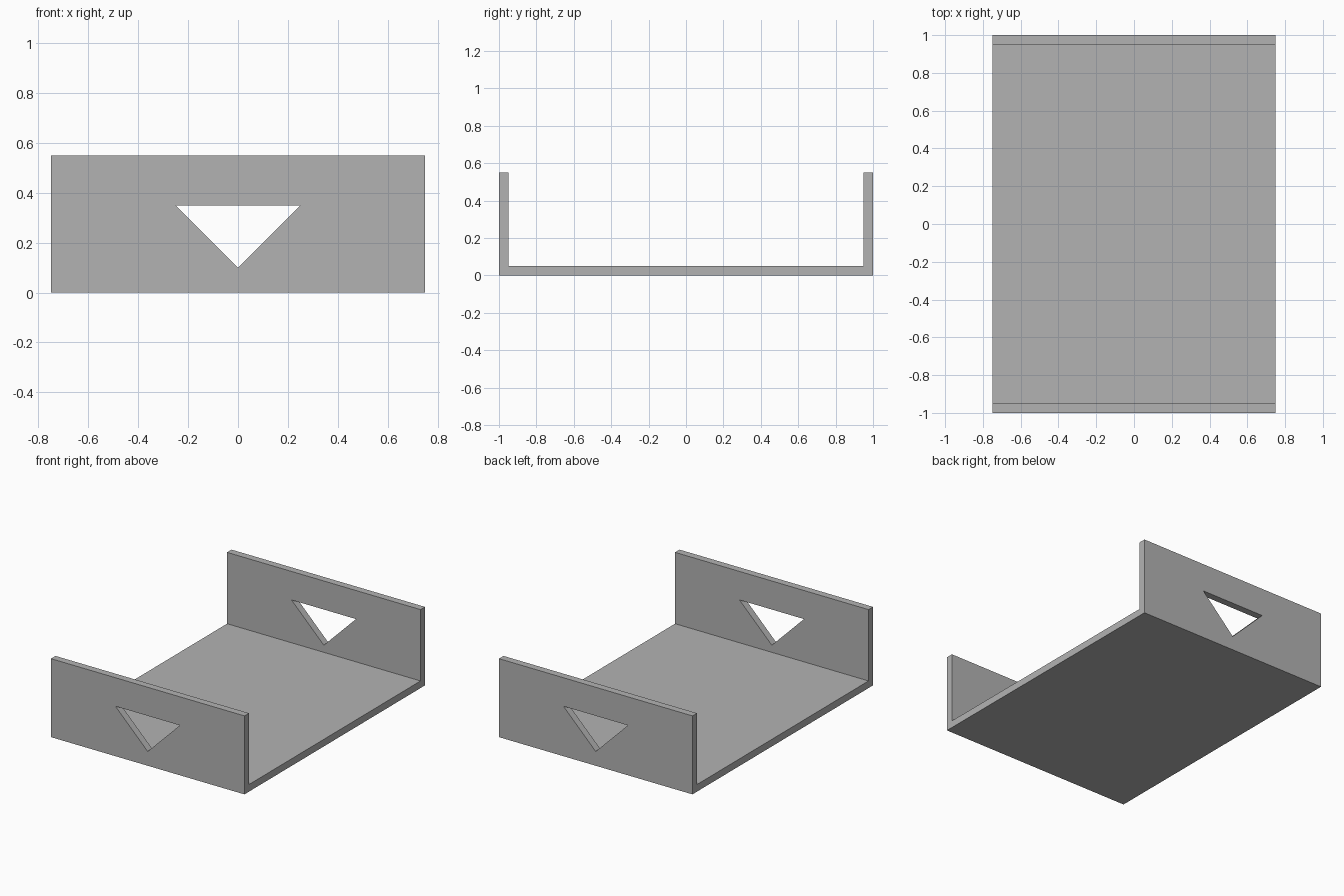
import bpy
import bmesh
from mathutils import Vector

if "Cube" in bpy.data.objects:
    bpy.data.objects.remove(bpy.data.objects["Cube"], do_unlink=True)

WIDTH, LENGTH, HEIGHT, WALL = 1.5, 2.0, 0.55, 0.05

grey = bpy.data.materials.new("plain_grey")
grey.use_nodes = True
colour = (0.45, 0.45, 0.45, 1)
grey.diffuse_color = colour
grey.node_tree.nodes["Principled BSDF"].inputs["Base Color"].default_value = colour


def prism(name, points, sweep):
    """Extrude a closed outline along the sweep vector."""
    bm = bmesh.new()
    face = bm.faces.new([bm.verts.new(p) for p in points])
    result = bmesh.ops.extrude_face_region(bm, geom=[face], use_keep_orig=True)
    moved = [g for g in result["geom"] if isinstance(g, bmesh.types.BMVert)]
    bmesh.ops.translate(bm, verts=moved, vec=Vector(sweep))
    bmesh.ops.recalc_face_normals(bm, faces=bm.faces)
    mesh = bpy.data.meshes.new(name)
    bm.to_mesh(mesh)
    bm.free()
    mesh.materials.append(grey)
    obj = bpy.data.objects.new(name, mesh)
    bpy.context.collection.objects.link(obj)
    return obj


# Tray: U-shaped side profile swept across the width
end, inner = LENGTH / 2, LENGTH / 2 - WALL
half = [(end, 0), (end, HEIGHT), (inner, HEIGHT), (inner, WALL)]
profile = half + [(-y, z) for y, z in reversed(half)]
tray = prism("tray", [(-WIDTH / 2, y, z) for y, z in profile], (WIDTH, 0, 0))

# Triangular handle holes through both end walls
triangle = [(-0.25, 0.35), (0.25, 0.35), (0, 0.10)]
cutter = prism("handle_cutter", [(x, -end - 0.1, z) for x, z in triangle],
               (0, LENGTH + 0.2, 0))
cutter.hide_render = True

cut = tray.modifiers.new("handle_holes", "BOOLEAN")
cut.operation = "DIFFERENCE"
cut.solver = "EXACT"
cut.object = cutter

# Bake the cut and discard the helper
bpy.context.view_layer.objects.active = tray
tray.select_set(True)
bpy.ops.object.modifier_apply(modifier=cut.name)
bpy.data.objects.remove(cutter, do_unlink=True)
